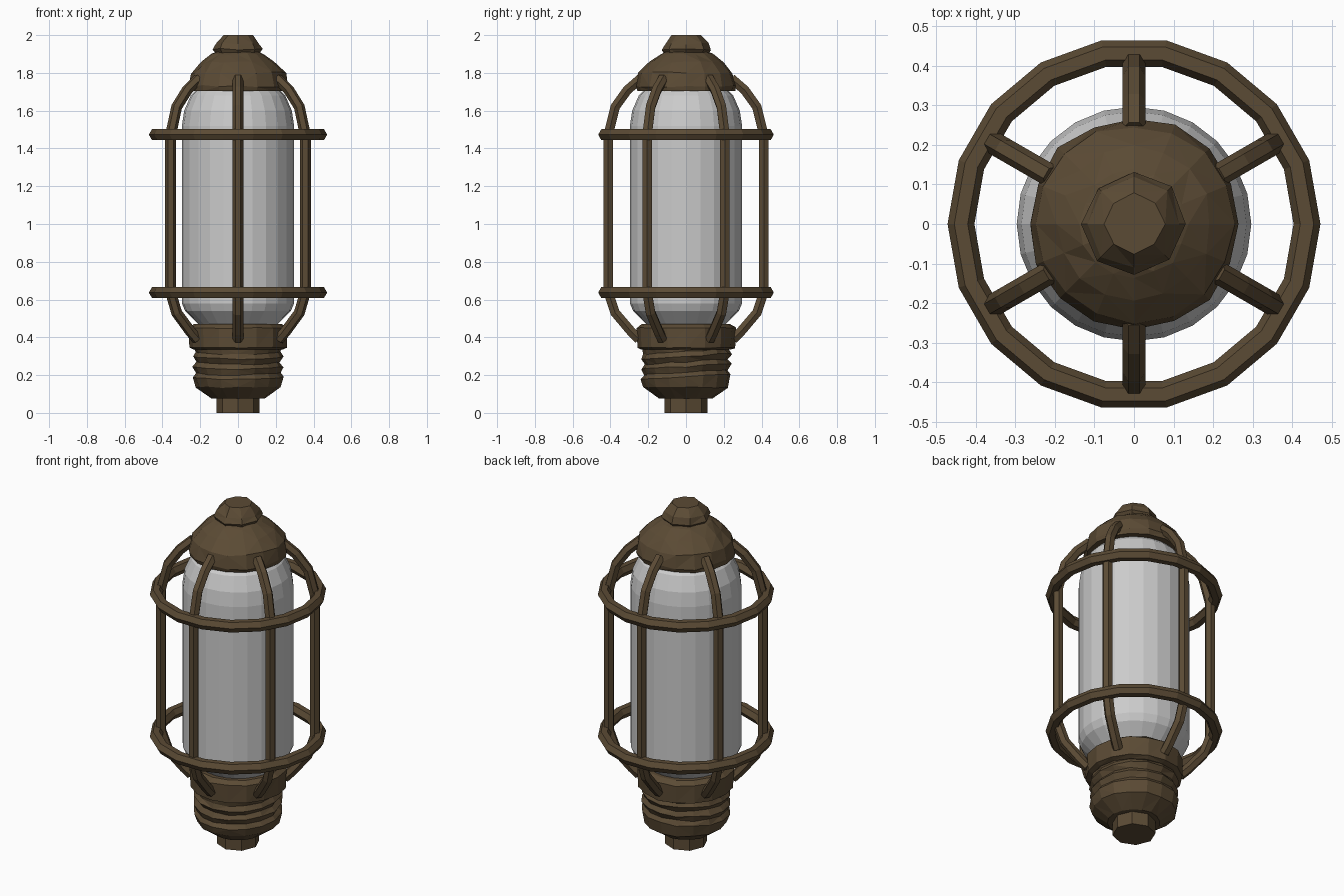
import bpy
import bmesh
import math
import random

random.seed(4)
cube = bpy.data.objects.get("Cube")
if cube:
    bpy.data.objects.remove(cube, do_unlink=True)


def make_material(name, rgb):
    mat = bpy.data.materials.new(name)
    mat.use_nodes = True
    color = (*rgb, 1)
    mat.diffuse_color = color
    mat.node_tree.nodes["Principled BSDF"].inputs["Base Color"].default_value = color
    return mat


bronze = make_material("dark bronze", (0.105, 0.07, 0.035))
glass = make_material("pale glass", (0.6, 0.6, 0.6))


def lathe(name, profile, sides, mat, jitter=0.0, slant=()):
    """Spin (radius, z) points into a capped solid; slanted rows tilt like a thread."""
    bm = bmesh.new()
    rows = []
    for i, (r, z) in enumerate(profile):
        row = []
        for k in range(sides):
            a = math.tau * k / sides
            rr = r + random.uniform(-jitter, jitter)
            zz = z
            if 0 < i < len(profile) - 1:
                zz += random.uniform(-jitter, jitter)
            if i in slant:
                zz += 0.014 * math.sin(a)
            row.append(bm.verts.new((rr * math.cos(a), rr * math.sin(a), zz)))
        rows.append(row)
    for low, high in zip(rows, rows[1:]):
        for k in range(sides):
            n = (k + 1) % sides
            bm.faces.new((low[k], low[n], high[n], high[k]))
    bm.faces.new(rows[0][::-1])
    bm.faces.new(rows[-1])
    if jitter:
        bmesh.ops.triangulate(bm, faces=bm.faces[:])
    mesh = bpy.data.meshes.new(name)
    bm.to_mesh(mesh)
    bm.free()
    mesh.materials.append(mat)
    obj = bpy.data.objects.new(name, mesh)
    bpy.context.collection.objects.link(obj)
    return obj


# Glass tube with rounded shoulders
lathe("glass_tube", [(0.19, 0.45), (0.22, 0.48), (0.28, 0.54), (0.297, 0.58),
                     (0.297, 1.52), (0.285, 1.6), (0.25, 1.68), (0.19, 1.74)], 24, glass)

# Socket: contact, screw thread and collar
lathe("base_contact", [(0.115, 0), (0.115, 0.09)], 8, bronze)
lathe("screw_thread", [(0.14, 0.075), (0.225, 0.135), (0.238, 0.19), (0.222, 0.215),
                       (0.24, 0.245), (0.222, 0.27), (0.24, 0.3), (0.225, 0.325),
                       (0.235, 0.345)], 16, bronze, 0.004, range(2, 8))
lathe("socket_collar", [(0.235, 0.335), (0.258, 0.345), (0.262, 0.45), (0.235, 0.47)],
      16, bronze, 0.003)

# Domed cap and finial knob
lathe("dome_cap", [(0.26, 1.705), (0.268, 1.73), (0.25, 1.8), (0.195, 1.855),
                   (0.135, 1.9), (0.1, 1.915)], 16, bronze, 0.006)
lathe("finial_knob", [(0.11, 1.89), (0.13, 1.925), (0.115, 1.955), (0.075, 2.0)],
      8, bronze, 0.006)

# Two hoops around the cage
for name, z in (("lower_hoop", 0.637), ("upper_hoop", 1.473)):
    bpy.ops.mesh.primitive_torus_add(major_segments=18, minor_segments=6, major_radius=0.438,
                                     minor_radius=0.034, location=(0, 0, z))
    hoop = bpy.context.object
    hoop.name = name
    hoop.data.materials.append(bronze)
    for poly in hoop.data.polygons:
        poly.use_smooth = False

# Six bent cage bars sharing one swept mesh
path = [(0.25, 0.39), (0.29, 0.43), (0.375, 0.53), (0.412, 0.64),
        (0.412, 1.47), (0.375, 1.62), (0.31, 1.71), (0.24, 1.77)]
curve = bpy.data.curves.new("bar_path", "CURVE")
curve.dimensions = "3D"
curve.bevel_depth = 0.029
curve.bevel_resolution = 1
curve.use_fill_caps = True
spline = curve.splines.new("POLY")
spline.points.add(len(path) - 1)
for point, (r, z) in zip(spline.points, path):
    point.co = (r, 0, z, 1)
guide = bpy.data.objects.new("bar_guide", curve)
bpy.context.collection.objects.link(guide)
bar_mesh = bpy.data.meshes.new_from_object(
    guide.evaluated_get(bpy.context.evaluated_depsgraph_get()))
bpy.data.objects.remove(guide, do_unlink=True)
bar_mesh.materials.clear()
bar_mesh.materials.append(bronze)
for poly in bar_mesh.polygons:
    poly.use_smooth = False
    poly.material_index = 0
for k in range(6):
    bar = bpy.data.objects.new(f"cage_bar_{k + 1}", bar_mesh)
    bar.rotation_euler.z = math.radians(30 + 60 * k)
    bpy.context.collection.objects.link(bar)
